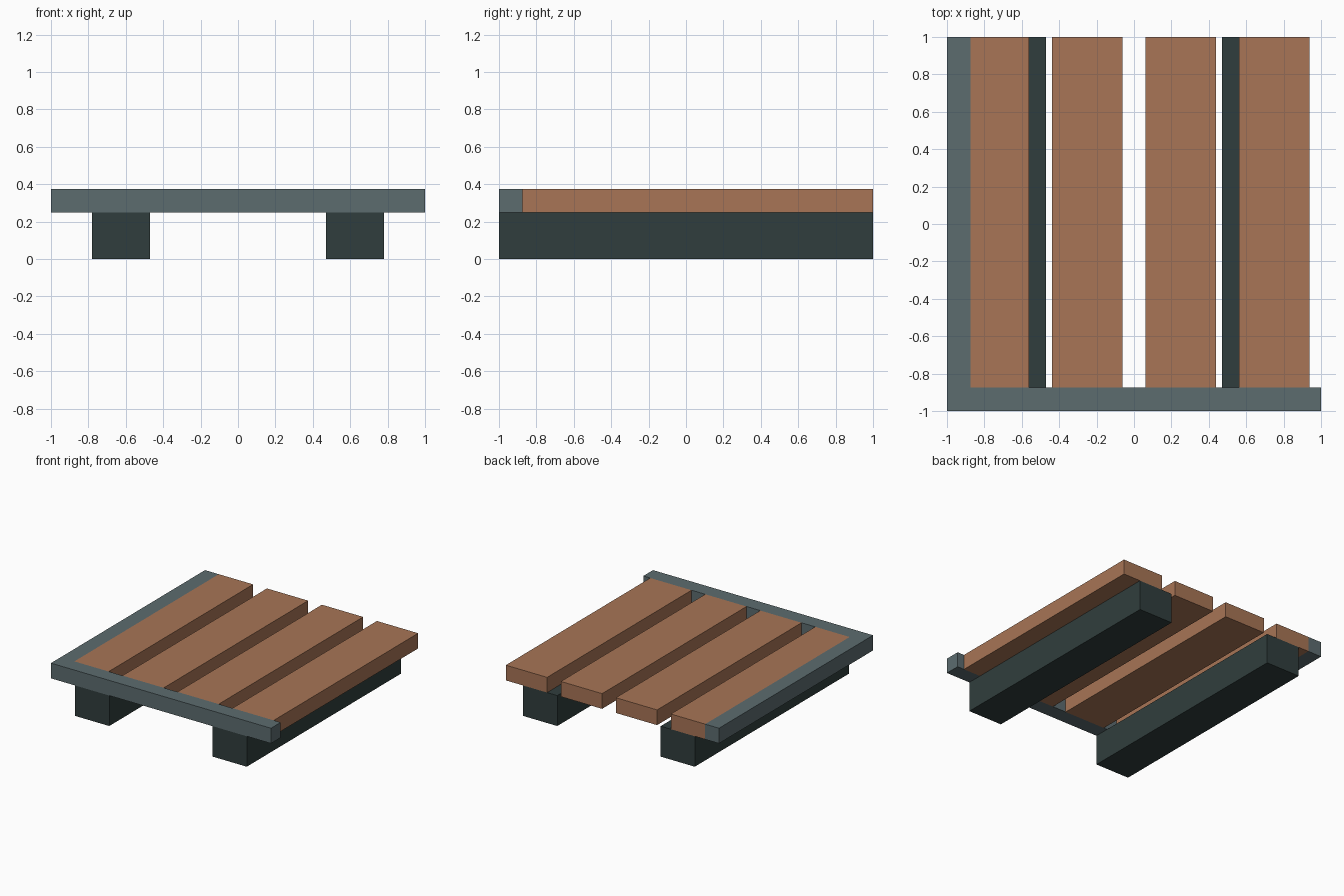
import bpy

cube = bpy.data.objects.get("Cube")
if cube:
    bpy.data.objects.remove(cube, do_unlink=True)


def material(name, rgb):
    mat = bpy.data.materials.new(name)
    mat.use_nodes = True
    mat.diffuse_color = (*rgb, 1)
    mat.node_tree.nodes["Principled BSDF"].inputs["Base Color"].default_value = (*rgb, 1)
    return mat


wood = material("brown wood", (0.392, 0.178, 0.093))
grey = material("slate grey", (0.107, 0.150, 0.159))
dark = material("dark green grey", (0.030, 0.048, 0.047))


def box(name, x, y, z, mat):
    """Box spanning the given (min, max) ranges."""
    spans = (x, y, z)
    bpy.ops.mesh.primitive_cube_add(size=1, location=[(a + b) / 2 for a, b in spans])
    obj = bpy.context.object
    obj.name = obj.data.name = name
    obj.scale = [b - a for a, b in spans]
    bpy.ops.object.transform_apply(location=False, rotation=False, scale=True)
    obj.data.materials.append(mat)
    return obj


BEAM_TOP, DECK_TOP, INNER = 0.25, 0.375, -0.875
DECK = (BEAM_TOP, DECK_TOP)

# Two support beams
for side, x in (("right", (-0.78, -0.47)), ("left", (0.47, 0.78))):
    box(f"{side}_support_beam", x, (-1, 1), (0, BEAM_TOP), dark)

# Edge rails along the front and the right side
box("front_rail", (-1, 1), (-1, INNER), DECK, grey)
box("right_rail", (-1, INNER), (INNER, 1), DECK, grey)

# Four deck planks; the first one is trimmed by the right rail
for i in range(4):
    centre = -0.75 + 0.5 * i
    x = (max(centre - 0.1875, INNER), centre + 0.1875)
    box(f"deck_plank_{i + 1}", x, (INNER, 1), DECK, wood)
